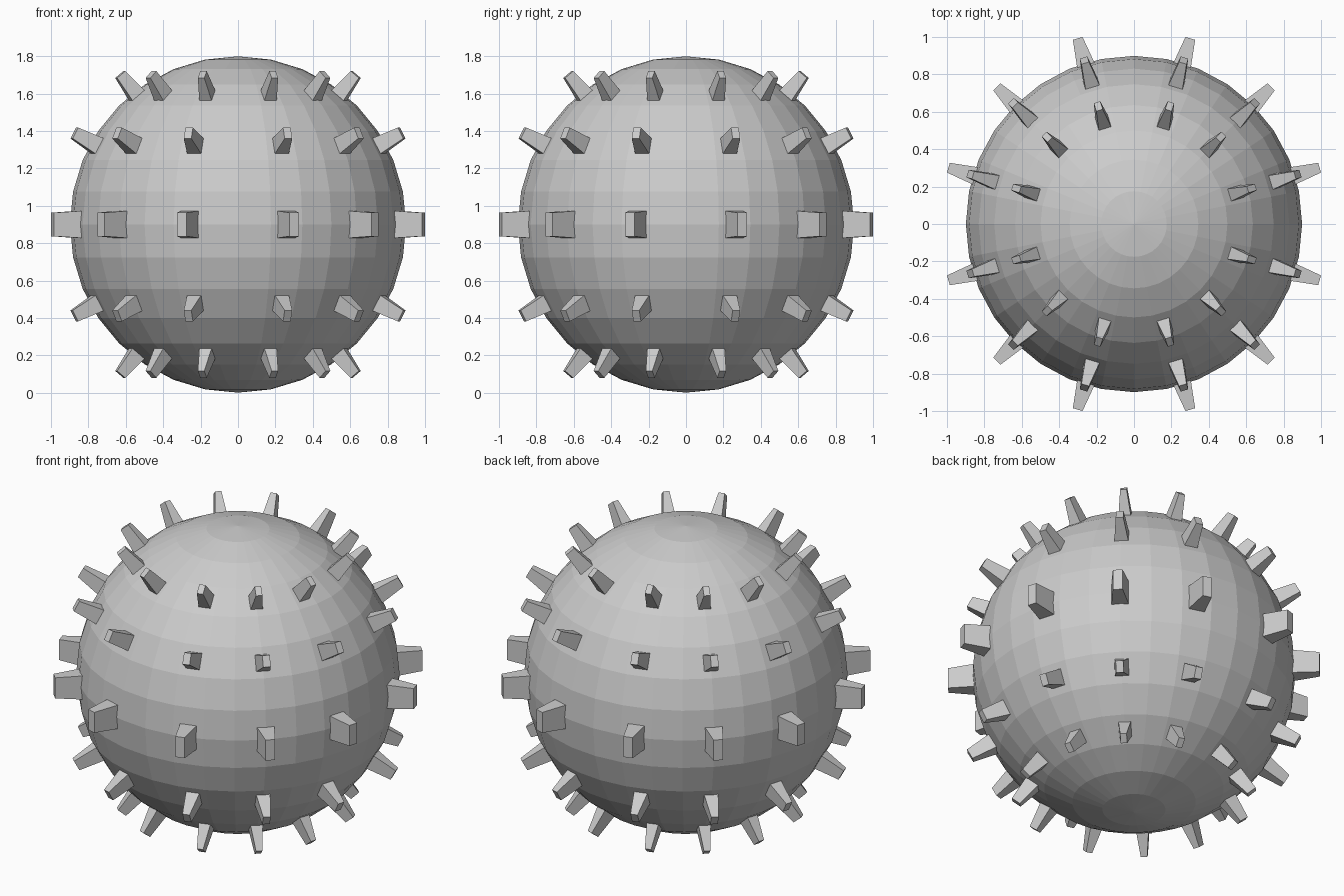
import bpy, bmesh
from math import radians, sin, cos
from mathutils import Vector

if "Cube" in bpy.data.objects:
    bpy.data.objects.remove(bpy.data.objects["Cube"])

CENTER = Vector((0, 0, 0.9))
R = 0.899

# Faceted ball body
bpy.ops.mesh.primitive_uv_sphere_add(segments=32, ring_count=16, radius=R, location=CENTER)
bpy.context.object.name = "ball_body"


def add_spike(bm, azim, elev, base, tip, r_tip, r_base=0.86):
    """Tapered four-sided stud pointing outward; base/tip = (half width, half height)."""
    a, e = radians(azim), radians(elev)
    out = Vector((cos(e) * cos(a), cos(e) * sin(a), sin(e)))
    side = Vector((-sin(a), cos(a), 0))
    up = out.cross(side)
    rings = []
    for r, (w, h) in ((r_base, base), (r_tip, tip)):
        rings.append([bm.verts.new(out * r + side * w * sx + up * h * sy)
                      for sx, sy in ((-1, -1), (1, -1), (1, 1), (-1, 1))])
    lo, hi = rings
    bm.faces.new(lo[::-1])
    bm.faces.new(hi)
    for i in range(4):
        j = (i + 1) % 4
        bm.faces.new((lo[i], lo[j], hi[j], hi[i]))


def spike_row(name, elev, base, tip, r_tip):
    bm = bmesh.new()
    for quarter in range(4):
        for az in (16.875, 45, 73.125):
            add_spike(bm, quarter * 90 + az, elev, base, tip, r_tip)
    bmesh.ops.recalc_face_normals(bm, faces=bm.faces)
    me = bpy.data.meshes.new(name)
    bm.to_mesh(me)
    bm.free()
    ob = bpy.data.objects.new(name, me)
    ob.location = CENTER
    bpy.context.collection.objects.link(ob)


# Equator studs, then matching rows above and below
spike_row("equator_spikes", 0, (0.052, 0.074), (0.027, 0.063), 1.037)
for label, s in (("upper", 1), ("lower", -1)):
    spike_row(label + "_middle_spikes", s * 28.125, (0.043, 0.05), (0.021, 0.033), 1.037)
    spike_row(label + "_outer_spikes", s * 50.625, (0.038, 0.046), (0.018, 0.029), 1.037)
